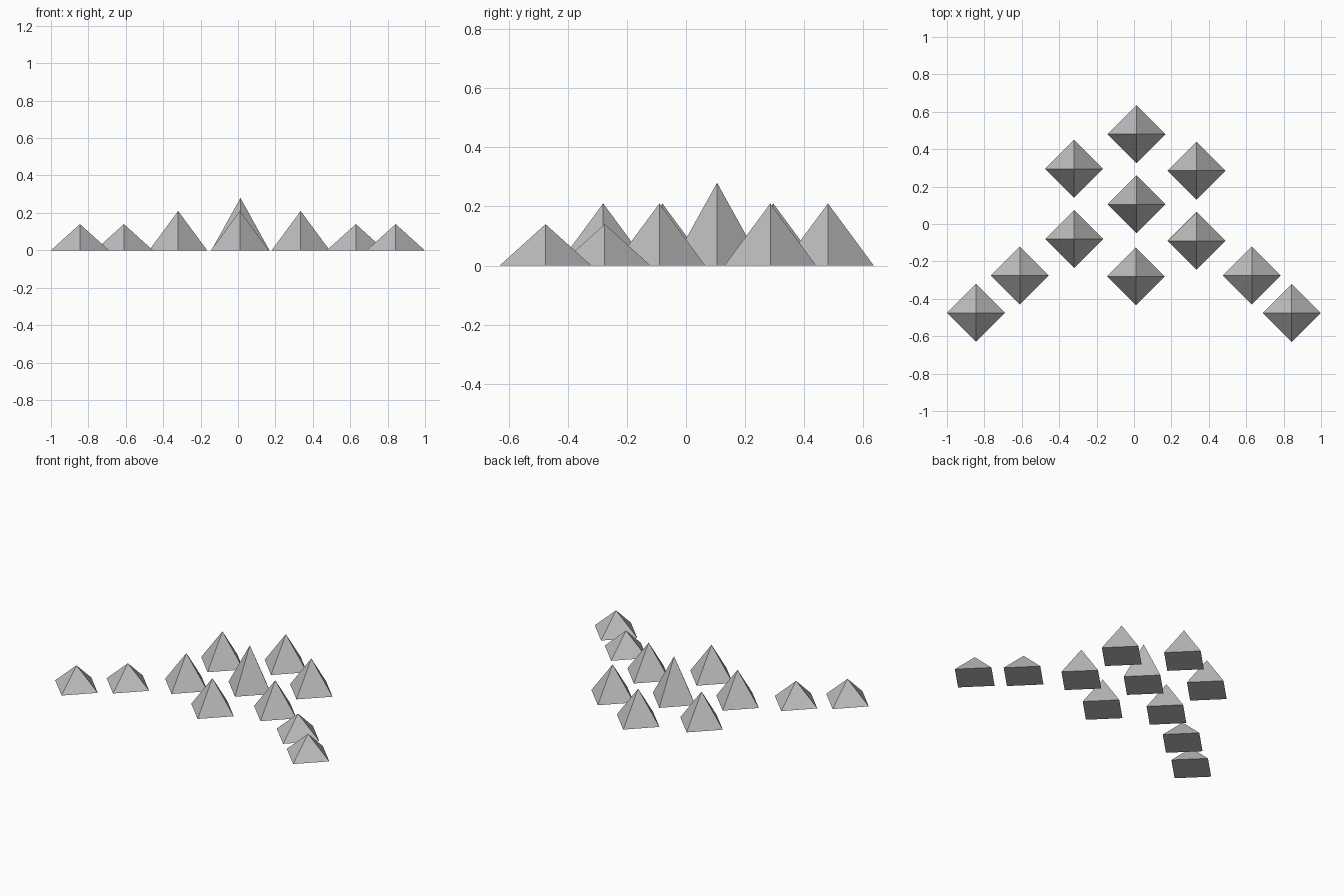
import bpy

cube = bpy.data.objects.get("Cube")
if cube:
    bpy.data.objects.remove(cube, do_unlink=True)

# One plain grey for every pyramid
GREY = (0.52, 0.52, 0.52, 1.0)
stone = bpy.data.materials.new("plain grey")
stone.diffuse_color = GREY
stone.use_nodes = True
stone.node_tree.nodes["Principled BSDF"].inputs["Base Color"].default_value = GREY

RADIUS = 0.155
LOW, MID, TALL = 0.14, 0.21, 0.28


def pyramid(name, x, y, height):
    """Closed four-sided pyramid with its corners on the x and y axes."""
    bpy.ops.mesh.primitive_cone_add(
        vertices=4, radius1=RADIUS, radius2=0, depth=height,
        end_fill_type='NGON', location=(x, y, height / 2))
    obj = bpy.context.object
    obj.name = name
    obj.data.materials.append(stone)


# Centre line
pyramid("back_pyramid", 0.013, 0.48, MID)
pyramid("centre_pyramid", 0.013, 0.105, TALL)
pyramid("front_pyramid", 0.01, -0.28, MID)

# Ring around the centre
pyramid("back_right_pyramid", -0.32, 0.295, MID)
pyramid("back_left_pyramid", 0.335, 0.285, MID)
pyramid("front_right_pyramid", -0.32, -0.08, MID)
pyramid("front_left_pyramid", 0.335, -0.09, MID)

# Low pyramids trailing out to the sides
pyramid("inner_right_pyramid", -0.61, -0.275, LOW)
pyramid("inner_left_pyramid", 0.63, -0.275, LOW)
pyramid("outer_right_pyramid", -0.845, -0.475, LOW)
pyramid("outer_left_pyramid", 0.843, -0.475, LOW)
